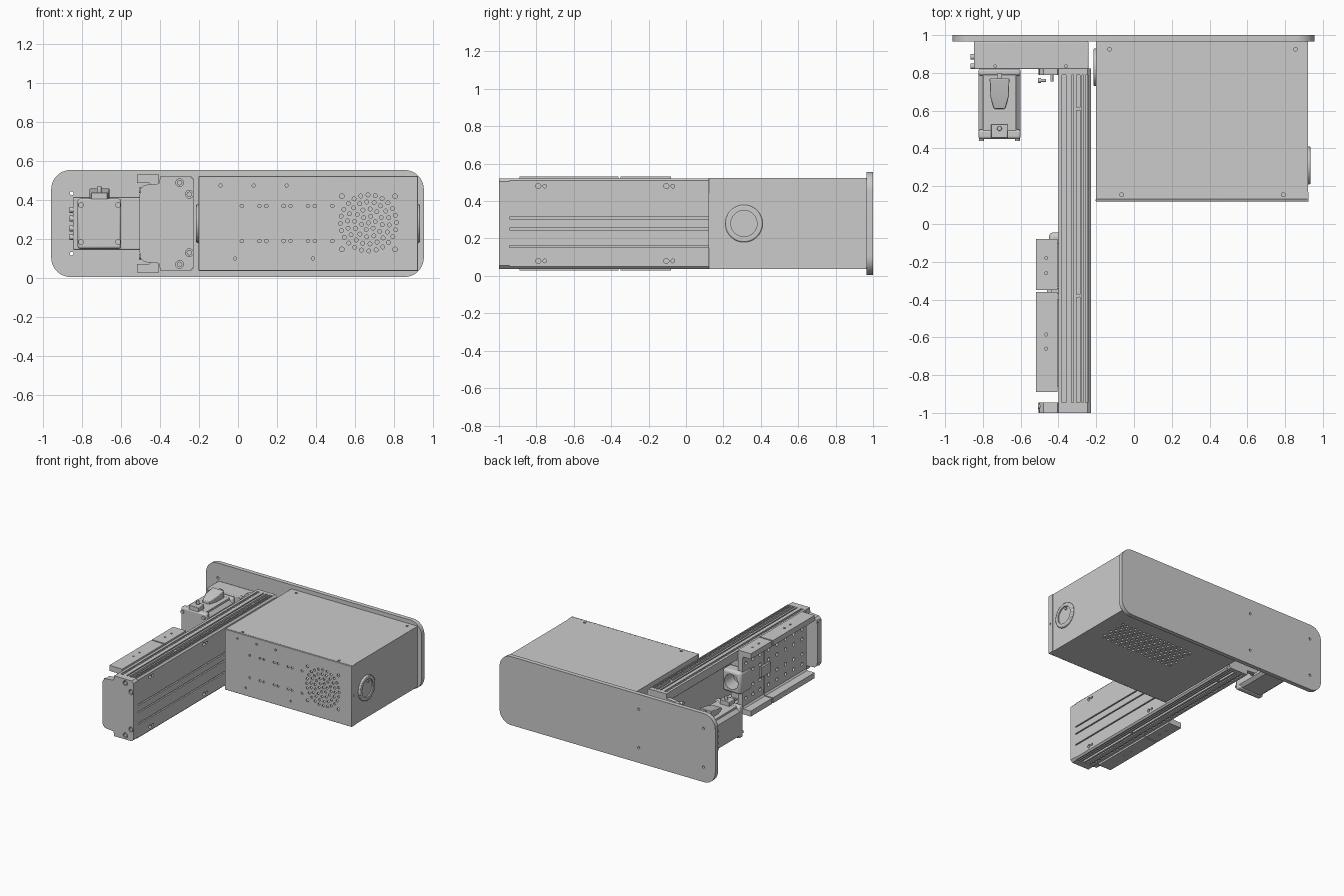
import bpy, bmesh, math
from mathutils import Matrix, Vector

if "Cube" in bpy.data.objects:
    bpy.data.objects.remove(bpy.data.objects["Cube"])

ROT = {'x': Matrix.Rotation(math.pi / 2, 4, 'Y'), 'y': Matrix.Rotation(math.pi / 2, 4, 'X'), 'z': Matrix()}
ZC = 0.28  # height of the symmetry plane


def finish(name, bm, bevel=0.0, segs=2, helper=False):
    bmesh.ops.recalc_face_normals(bm, faces=bm.faces)
    me = bpy.data.meshes.new(name)
    bm.to_mesh(me)
    bm.free()
    ob = bpy.data.objects.new(name, me)
    bpy.context.collection.objects.link(ob)
    if bevel:
        m = ob.modifiers.new("bevel", 'BEVEL')
        m.width, m.segments, m.limit_method = bevel, segs, 'ANGLE'
    if helper:
        ob.hide_render = True
        ob.hide_set(True)
    else:
        bpy.context.view_layer.objects.active = ob
        bpy.ops.object.select_all(action='DESELECT')
        ob.select_set(True)
        bpy.ops.object.shade_smooth_by_angle(angle=math.radians(35))
    return ob


def solid(name, boxes=(), cyls=(), bevel=0.0, helper=False):
    """boxes: (x0,x1,y0,y1,z0,z1); cyls: (axis,x,y,z,radius,length)"""
    bm = bmesh.new()
    for x0, x1, y0, y1, z0, z1 in boxes:
        mat = Matrix.Translation(((x0 + x1) / 2, (y0 + y1) / 2, (z0 + z1) / 2)) @ Matrix.Diagonal((x1 - x0, y1 - y0, z1 - z0, 1))
        bmesh.ops.create_cube(bm, size=1, matrix=mat)
    for ax, x, y, z, r, d in cyls:
        n = 12 if r < 0.015 else 20 if r < 0.04 else 48
        bmesh.ops.create_cone(bm, cap_ends=True, segments=n, radius1=r, radius2=r, depth=d,
                              matrix=Matrix.Translation((x, y, z)) @ ROT[ax])
    return finish(name, bm, bevel, helper=helper)


def prism(name, pts, y0, y1, bevel=0.0):
    """Extrude an x-z outline along y."""
    bm = bmesh.new()
    f = bm.faces.new([bm.verts.new((x, y0, z)) for x, z in pts])
    r = bmesh.ops.extrude_face_region(bm, geom=[f])
    bmesh.ops.translate(bm, vec=(0, y1 - y0, 0), verts=[v for v in r['geom'] if isinstance(v, bmesh.types.BMVert)])
    return finish(name, bm, bevel)


def mirror(half):
    """Complete an outline given for the upper half."""
    return half + [(x, 2 * ZC - z) for x, z in reversed(half)]


def cut(ob, boxes=(), cyls=()):
    m = ob.modifiers.new("cut", 'BOOLEAN')
    m.operation, m.solver = 'DIFFERENCE', 'EXACT'
    m.object = solid(ob.name + "_cutter", boxes, cyls, helper=True)


# Back plate with rounded corners and mounting holes
outline = []
for cx, cz, a0 in ((0.855, 0.455, 0), (-0.86, 0.455, 90), (-0.86, 0.105, 180), (0.855, 0.105, 270)):
    for i in range(11):
        a = math.radians(a0 + 9 * i)
        outline.append((cx + 0.1 * math.cos(a), cz + 0.1 * math.sin(a)))
plate = prism("back_plate", outline, 0.965, 1.0)
cut(plate, cyls=[('y', x, 0.98, z, 0.01, 0.1) for x in (-0.855, -0.28) for z in (0.125, 0.435)])

# Sheet-metal enclosure
T = 0.012
Z0, Z1 = 0.037, 0.523
front = solid("enclosure_front", [(-0.203, 0.925, 0.12, 0.12 + T, Z0, Z1)], bevel=0.003)
holes = [('y', x, 0.126, z, 0.009, 0.1) for z in (0.19, 0.37) for x in (0.02, 0.11, 0.145, 0.235, 0.27, 0.36, 0.395, 0.485)]
holes += [('y', x, 0.126, 0.475, 0.008, 0.1) for x in (-0.09, 0.08, 0.25)]
holes += [('y', x, 0.126, 0.1, 0.008, 0.1) for x in (-0.015, 0.385)]
holes += [('y', x, 0.126, z, 0.012, 0.1) for x in (0.533, 0.807) for z in (0.147, 0.42)]
for ring, n in enumerate((1, 6, 12, 18, 24)):
    for i in range(n):
        a = 2 * math.pi * i / n + 0.2 * ring
        holes.append(('y', 0.67 + 0.036 * ring * math.cos(a), 0.126, 0.283 + 0.036 * ring * math.sin(a), 0.01, 0.1))
cut(front, cyls=holes)

top = solid("enclosure_top", [(-0.2, 0.92, 0.132, 0.965, Z1 - T, Z1)])
cut(top, cyls=[('z', x, y, 0.52, 0.01, 0.1) for x, y in ((-0.13, 0.925), (0.855, 0.925), (-0.065, 0.155), (0.79, 0.155))])
bottom = solid("enclosure_bottom", [(-0.2, 0.92, 0.132, 0.965, Z0, Z0 + T)])
cut(bottom, cyls=[('z', 0.12 + 0.04 * i + 0.02 * (j % 2), 0.56 + 0.035 * j, 0.04, 0.01, 0.1) for i in range(17) for j in range(8)])
for name, x in (("enclosure_left", -0.2), ("enclosure_right", 0.908)):
    solid(name, [(x, x + T, 0.132, 0.965, Z0 + T, Z1 - T)])
lip = solid("front_panel_lip", [(0.918, 0.925, 0.125, 0.17, Z0, Z1)])
cut(lip, cyls=[('x', 0.925, 0.145, ZC, 0.008, 0.05)])

# Round sockets on both sides of the enclosure
for name, x, y, s in (("right_socket", 0.922, 0.31, 1), ("left_socket", -0.202, 0.83, -1)):
    ring = solid(name, cyls=[('x', x, y, ZC, 0.1, 0.026)], bevel=0.007)
    cut(ring, cyls=[('x', x + s * 0.013, y, ZC, 0.07, 0.02)])
    solid(name + "_pin", cyls=[('x', x + s * 0.005, y + 0.015, ZC + 0.05, 0.011, 0.012)])

# Linear rail: channel open to the left with lengthwise grooves
rail = prism("rail_channel", mirror([(-0.228, 0.51), (-0.24, 0.522), (-0.36, 0.522), (-0.36, 0.512),
                                     (-0.38, 0.512), (-0.38, 0.522), (-0.4, 0.522), (-0.4, 0.455),
                                     (-0.275, 0.455)]), -0.945, 0.79)
grooves = [(x - w, x + w, -1.1, 0.9, z - 0.018, z + 0.018) for z in (0.522, 0.038)
           for x, w in ((-0.325, 0.005), (-0.296, 0.009), (-0.271, 0.004), (-0.253, 0.004))]
grooves += [(-0.24, -0.2, -1.1, 0.9, z - 0.005, z + 0.005) for z in (0.157, 0.25, 0.31)]
cut(rail, grooves, [('x', -0.23, y, z, r, 0.03) for z in (0.08, 0.48)
                    for y, r in ((-0.79, 0.014), (-0.755, 0.01), (-0.105, 0.014), (-0.07, 0.01))])
solid("groove_screws", cyls=[('z', -0.296, y, z, 0.011, 0.02) for y in (0.61, -0.38) for z in (0.51, 0.05)])
solid("guide_rails", [(-0.37, -0.33, -0.94, 0.785, 0.43, 0.456), (-0.37, -0.33, -0.94, 0.785, 0.104, 0.13)])
solid("rack_teeth", [(-0.378, -0.362, y, y + 0.012, z, z + 0.008) for z in (0.511, 0.041)
                     for y in [-0.93 + 0.03 * i for i in range(57)]])

# End plates of the rail
end = mirror([(-0.228, 0.505), (-0.245, 0.522), (-0.4, 0.522), (-0.405, 0.485), (-0.48, 0.478), (-0.5, 0.46), (-0.505, 0.43)])
fp = prism("front_end_plate", end, -1.0, -0.945)
seats = ((-0.3, 0.49), (-0.25, 0.43), (-0.25, 0.13), (-0.3, 0.07))
cut(fp, cyls=[('y', x, -1.0, z, 0.02, 0.03) for x, z in seats])
solid("end_plate_screws", cyls=[('y', x, -0.99, z, 0.014, 0.016) for x, z in seats])
prism("rear_end_plate", end, 0.79, 0.822)
for y in (-0.965, 0.76):
    solid("bumper_screws", cyls=[('x', -0.485, y, z, 0.008, 0.04) for z in (0.45, 0.11)]
          + [('x', -0.5, y, z, 0.014, 0.016) for z in (0.45, 0.11)])
solid("rear_screw_studs", cyls=[('y', -0.435, 0.775, z, 0.008, 0.04) for z in (0.45, 0.11)])

# Two-piece carriage with lips at top and bottom
section = mirror([(-0.405, 0.532), (-0.52, 0.532), (-0.52, 0.488), (-0.455, 0.488), (-0.445, 0.475)])
for name, y0, y1, tops in (("carriage_main", -0.89, -0.36, (-0.66, -0.585)), ("carriage_rear", -0.35, -0.08, (-0.26, -0.18))):
    c = prism(name, section, y0, y1)
    n = 5 if y1 - y0 > 0.4 else 3
    cut(c, cyls=[('z', -0.465, y, z, 0.008, 0.03) for y in tops for z in (0.532, 0.028)]
        + [('x', -0.445, y0 + (y1 - y0) * (i + 0.5) / n, z, 0.014, 0.04) for i in range(n) for z in (0.14, 0.22, 0.34, 0.42)])
solid("carriage_bridge", [(-0.44, -0.3, -0.37, -0.34, 0.12, 0.44), (-0.46, -0.44, -0.42, -0.3, 0.24, 0.32)])
solid("carriage_guide_blocks", [(-0.41, -0.33, y0, y1, z, z + 0.05) for y0, y1 in ((-0.86, -0.4), (-0.33, -0.1)) for z in (0.125, 0.385)])
nut = solid("screw_nut", [(-0.45, -0.29, -0.2, -0.045, 0.19, 0.37)], bevel=0.02)
cut(nut, cyls=[('y', -0.37, -0.06, ZC, 0.06, 0.2)])

# Drive housing behind rail and motor
house = solid("drive_housing", [(-0.848, -0.24, 0.82, 0.966, 0.145, 0.415)], bevel=0.006)
cut(house, cyls=[('z', x, 0.835, 0.415, 0.007, 0.03) for x in (-0.735, -0.36)])
solid("housing_screws", cyls=[('x', -0.855, y, z, 0.015, 0.022) for y in (0.835, 0.885) for z in (0.21, 0.255, 0.305, 0.35)])

# Motor with chamfered corners
hx, cx = 0.112, -0.712
prism("motor_body", mirror([(cx + hx - 0.025, 0.405), (cx - hx + 0.025, 0.405), (cx - hx + 0.025, 0.39),
                            (cx - hx, 0.365)][::-1] + [])[:4]
      + [(cx + hx - 0.025, 0.39), (cx + hx, 0.365), (cx + hx, 0.175), (cx + hx - 0.025, 0.155),
         (cx - hx + 0.025, 0.155), (cx - hx, 0.175)], 0.47, 0.8)
for name, y0, y1 in (("motor_front_cap", 0.45, 0.5), ("motor_flange", 0.785, 0.822)):
    solid(name, [(cx - hx, cx + hx, y0, y1, 0.15, 0.408)], bevel=0.012)
solid("motor_screws", cyls=[('y', cx + sx * 0.095, 0.447, z, 0.014, 0.016) for sx in (-1, 1) for z in (0.185, 0.375)])

# Plug wedge and cable socket on the motor
bm = bmesh.new()
rings = [[bm.verts.new((cx + s * w, y, z)) for s, z in ((-1, 0.4), (1, 0.4), (1, h), (-1, h))]
         for y, w, h in ((0.61, 0.03, 0.425), (0.68, 0.05, 0.445), (0.77, 0.052, 0.46))]
for a, b in zip(rings, rings[1:]):
    for i in range(4):
        bm.faces.new((a[i], a[(i + 1) % 4], b[(i + 1) % 4], b[i]))
bm.faces.new(rings[0])
bm.faces.new(rings[-1])
finish("plug_wedge", bm, 0.004)
solid("plug_neck", [(cx - 0.012, cx + 0.012, 0.76, 0.8, 0.4, 0.45)])
solid("cable_socket", [(-0.756, -0.67, 0.455, 0.53, 0.4, 0.44)], bevel=0.004)
solid("cable_stub", cyls=[('z', -0.712, 0.505, 0.45, 0.013, 0.04)], bevel=0.004)
